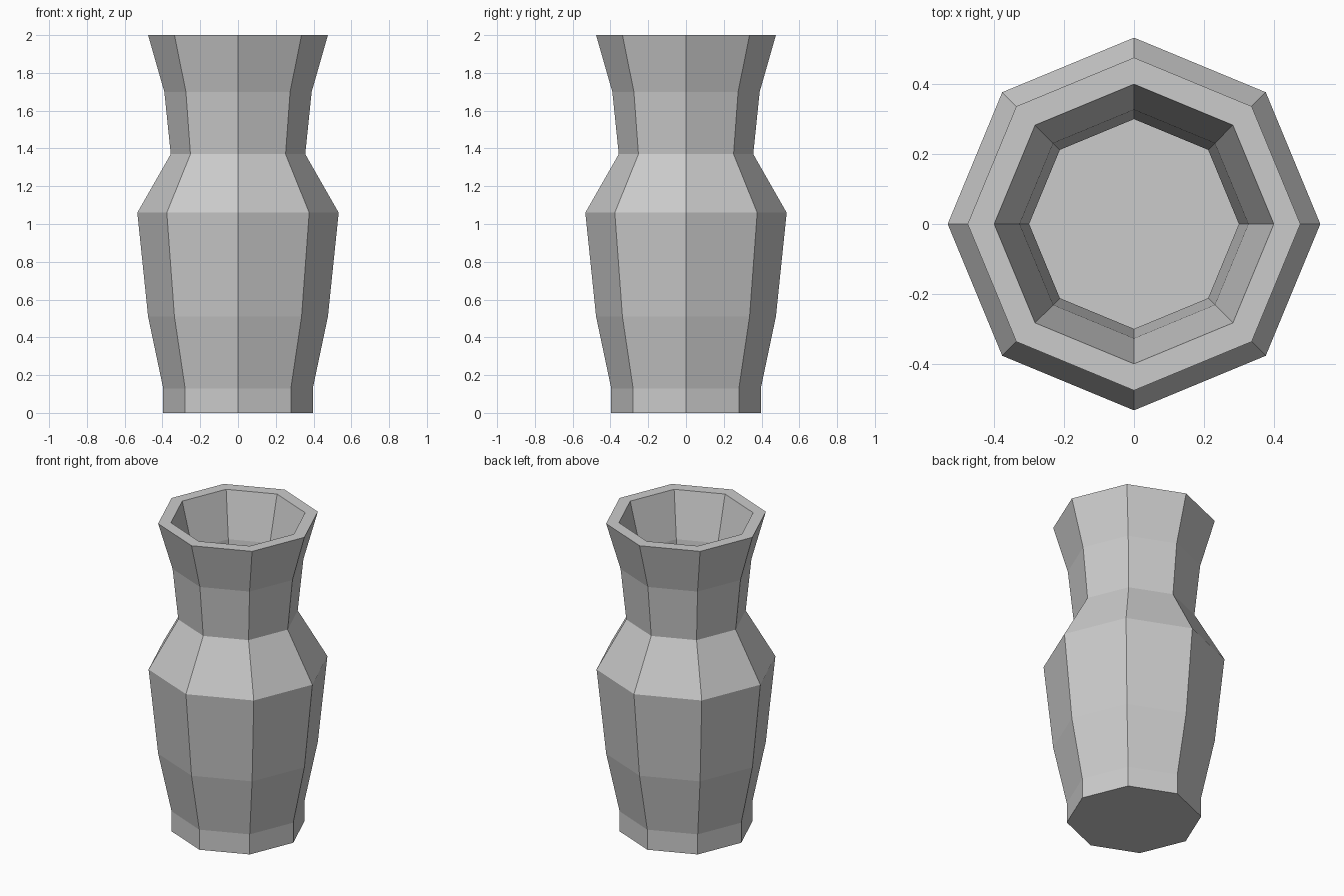
import bpy, bmesh
from math import cos, sin, tau

if "Cube" in bpy.data.objects:
    bpy.data.objects.remove(bpy.data.objects["Cube"])

SIDES = 8

# Profile (radius, height): outside going up, over the rim, inside going down
outer = [(0.396, 0), (0.396, 0.13), (0.476, 0.51), (0.533, 1.06),
         (0.356, 1.37), (0.39, 1.70), (0.476, 2.0)]
inner = [(0.40, 2.0), (0.327, 1.71), (0.30, 1.38), (0.463, 1.04),
         (0.41, 0.52), (0.335, 0.14), (0.335, 0.07)]

# Vase body: rings joined by flat quads, capped at the base and inner floor
bm = bmesh.new()
rings = [[bm.verts.new((r * cos(tau * i / SIDES), r * sin(tau * i / SIDES), z))
          for i in range(SIDES)] for r, z in outer + inner]
for low, high in zip(rings, rings[1:]):
    for i in range(SIDES):
        j = (i + 1) % SIDES
        bm.faces.new((low[i], low[j], high[j], high[i]))
bm.faces.new(rings[0][::-1])
bm.faces.new(rings[-1])
bmesh.ops.recalc_face_normals(bm, faces=bm.faces[:])

mesh = bpy.data.meshes.new("vase")
bm.to_mesh(mesh)
bm.free()
vase = bpy.data.objects.new("vase", mesh)
bpy.context.collection.objects.link(vase)
